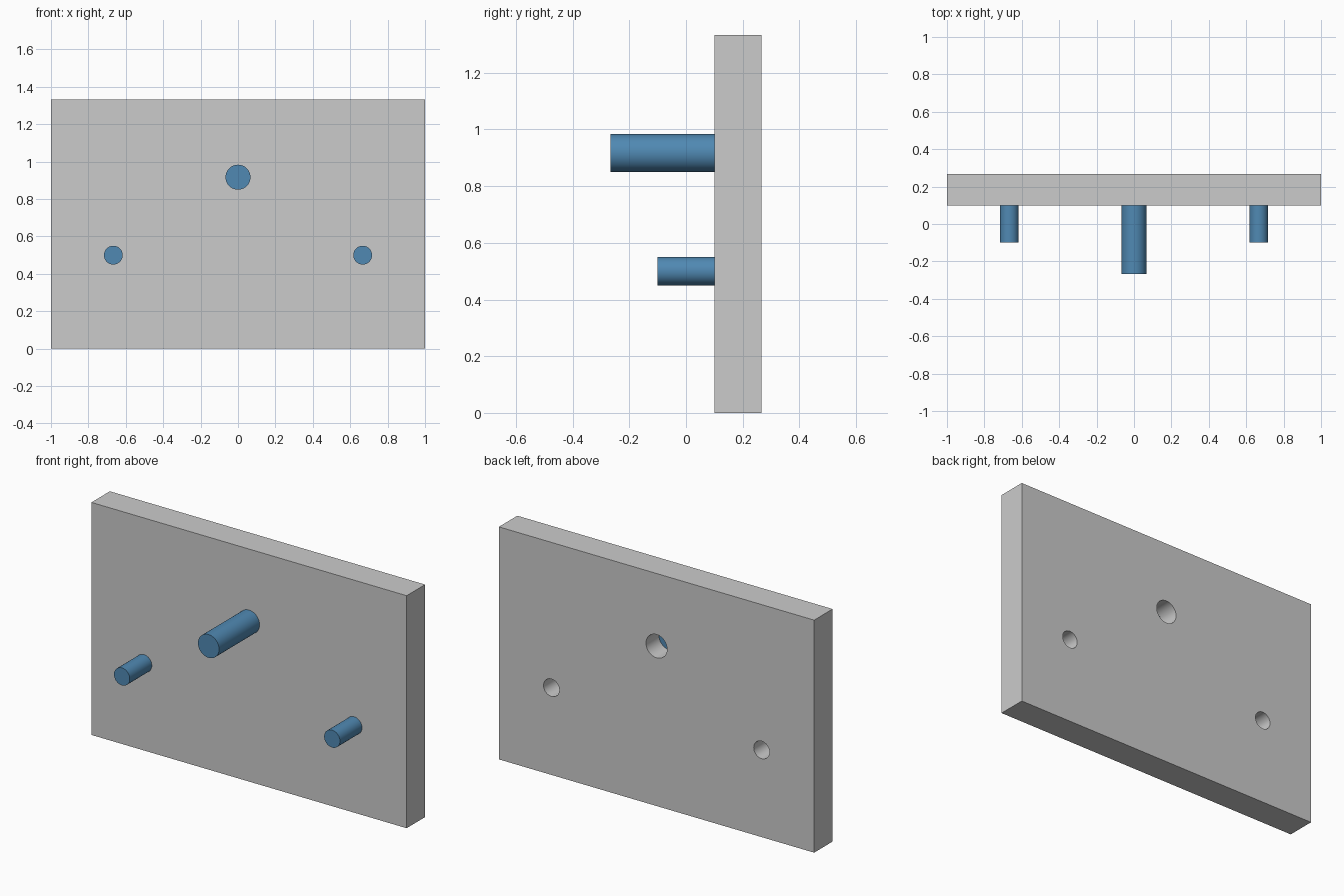
import bpy
import math

if "Cube" in bpy.data.objects:
    bpy.data.objects.remove(bpy.data.objects["Cube"])

FRONT, BACK = 0.1, 0.267   # plate faces along y
SEAT = 0.15                # how far the pins reach into their holes

steel = bpy.data.materials.new("pin_blue")
steel.diffuse_color = (0.08, 0.25, 0.45, 1)
steel.use_nodes = True
steel.node_tree.nodes["Principled BSDF"].inputs["Base Color"].default_value = steel.diffuse_color


def rod(name, x, z, r, y0, y1):
    """Cylinder lying along y."""
    bpy.ops.mesh.primitive_cylinder_add(
        vertices=64, radius=r, depth=y1 - y0,
        location=(x, (y0 + y1) / 2, z), rotation=(math.pi / 2, 0, 0))
    ob = bpy.context.object
    ob.name = name
    return ob


# Back plate
bpy.ops.mesh.primitive_cube_add(size=1, location=(0, (FRONT + BACK) / 2, 0.6667))
plate = bpy.context.object
plate.name = "back_plate"
plate.scale = (2, BACK - FRONT, 1.3333)
bpy.ops.object.transform_apply(location=False, rotation=False, scale=True)

# Pins: name, x, z, radius, front end
pins = [("centre_pin", 0, 0.9167, 0.0667, -0.267),
        ("left_pin", -0.6667, 0.5, 0.05, -0.1),
        ("right_pin", 0.6667, 0.5, 0.05, -0.1)]

for name, x, z, r, tip in pins:
    # Through hole in the plate
    cutter = rod(name + "_hole", x, z, r, FRONT - 0.1, BACK + 0.1)
    bpy.context.view_layer.objects.active = plate
    mod = plate.modifiers.new("hole", 'BOOLEAN')
    mod.operation = 'DIFFERENCE'
    mod.solver = 'EXACT'
    mod.object = cutter
    bpy.ops.object.modifier_apply(modifier=mod.name)
    bpy.data.objects.remove(cutter, do_unlink=True)

    # Pin seated part way into the hole
    pin = rod(name, x, z, r, tip, SEAT)
    pin.data.materials.append(steel)
    bpy.ops.object.shade_smooth_by_angle(angle=math.radians(30))

# Smooth hole walls
bpy.ops.object.select_all(action='DESELECT')
plate.select_set(True)
bpy.context.view_layer.objects.active = plate
bpy.ops.object.shade_smooth_by_angle(angle=math.radians(30))
